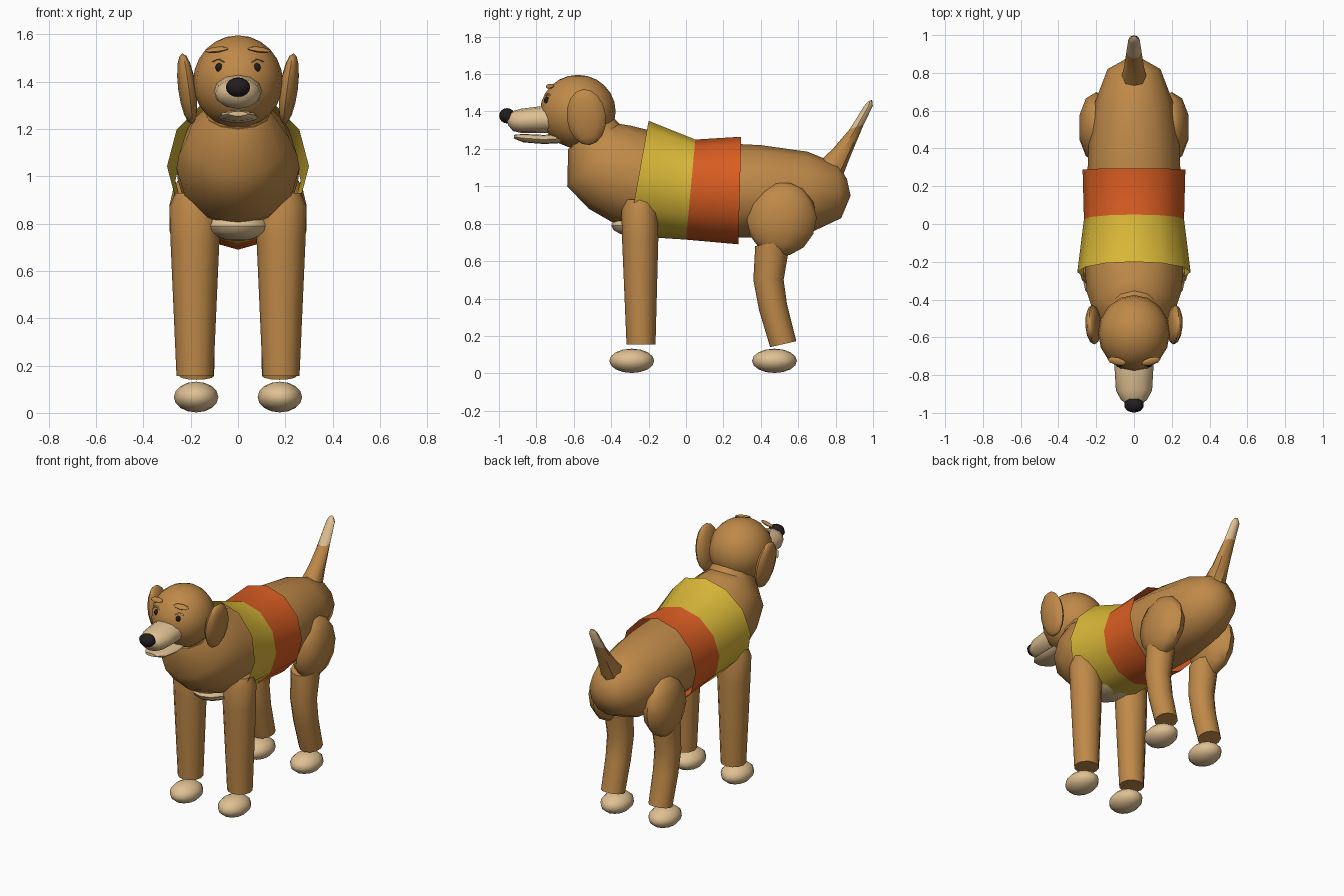
import bpy, bmesh, math
from mathutils import Vector, Euler

old = bpy.data.objects.get("Cube")
if old:
    bpy.data.objects.remove(old, do_unlink=True)


def material(name, colour):
    m = bpy.data.materials.new(name)
    m.use_nodes = True
    m.diffuse_color = (*colour, 1)
    for node in m.node_tree.nodes:
        if node.type == 'BSDF_PRINCIPLED':
            node.inputs["Base Color"].default_value = (*colour, 1)
    return m


brown = material("brown fur", (0.52, 0.25, 0.065))
tan = material("tan fur", (0.74, 0.53, 0.29))
yellow = material("yellow cloth", (0.70, 0.48, 0.04))
orange = material("orange cloth", (0.70, 0.11, 0.016))
black = material("black", (0.016, 0.012, 0.013))


def finish(name, bm, mats, angle=45):
    bmesh.ops.recalc_face_normals(bm, faces=bm.faces)
    mesh = bpy.data.meshes.new(name)
    bm.to_mesh(mesh)
    bm.free()
    for m in mats:
        mesh.materials.append(m)
    ob = bpy.data.objects.new(name, mesh)
    bpy.context.collection.objects.link(ob)
    bpy.ops.object.select_all(action='DESELECT')
    ob.select_set(True)
    bpy.context.view_layer.objects.active = ob
    bpy.ops.object.shade_smooth_by_angle(angle=math.radians(angle))
    return ob


def loft(name, rings, mats, sides=12, x=0, caps=True, second_from=99):
    """Skin elliptical rings: (y, z) of one edge, (y, z) of the opposite edge, half width."""
    bm = bmesh.new()
    loops = []
    for (ya, za), (yb, zb), w in rings:
        mid = Vector((x, (ya + yb) / 2, (za + zb) / 2))
        up = Vector((0, (ya - yb) / 2, (za - zb) / 2))
        side = Vector((w, 0, 0))
        turn = [2 * math.pi * i / sides for i in range(sides)]
        loops.append([bm.verts.new(mid + up * math.cos(t) + side * math.sin(t)) for t in turn])
    for k in range(len(loops) - 1):
        a, b = loops[k], loops[k + 1]
        for i in range(sides):
            j = (i + 1) % sides
            f = bm.faces.new((a[i], a[j], b[j], b[i]))
            f.material_index = int(k >= second_from)
    if caps:
        bm.faces.new(loops[0])
        bm.faces.new(loops[-1]).material_index = int(len(loops) > second_from)
    return finish(name, bm, mats)


def ball(name, centre, radii, mat, turn=(0, 0, 0), seg=12, rows=8):
    bm = bmesh.new()
    bmesh.ops.create_uvsphere(bm, u_segments=seg, v_segments=rows, radius=1)
    rot = Euler([math.radians(a) for a in turn]).to_matrix()
    for v in bm.verts:
        v.co = rot @ (v.co * Vector(radii)) + Vector(centre)
    return finish(name, bm, [mat])


# Torso, from neck to rump
loft("body", [
    ((-0.36, 1.335), (-0.63, 1.20), 0.14),
    ((-0.30, 1.325), (-0.635, 1.00), 0.215),
    ((-0.20, 1.30), (-0.52, 0.88), 0.25),
    ((-0.12, 1.27), (-0.38, 0.80), 0.26),
    ((0.05, 1.23), (0.00, 0.745), 0.255),
    ((0.30, 1.225), (0.30, 0.725), 0.245),
    ((0.40, 1.22), (0.45, 0.725), 0.24),
    ((0.65, 1.185), (0.65, 0.745), 0.205),
    ((0.81, 1.12), (0.83, 0.83), 0.14),
    ((0.86, 1.04), (0.88, 0.95), 0.05)], [brown])
loft("neck", [((-0.39, 1.37), (-0.63, 1.26), 0.125),
              ((-0.35, 1.33), (-0.62, 1.19), 0.145)], [brown])
ball("chest_patch", (0, -0.235, 0.79), (0.135, 0.165, 0.063), tan)

# Two-colour coat, an open tube
loft("coat", [
    ((-0.20, 1.35), (-0.31, 0.735), 0.30),
    ((0.05, 1.25), (0.00, 0.715), 0.265),
    ((0.295, 1.265), (0.28, 0.69), 0.272)], [yellow, orange], caps=False, second_from=1)

# Tail with pale tip
loft("tail", [
    ((0.70, 1.12), (0.84, 1.06), 0.068),
    ((0.785, 1.20), (0.885, 1.175), 0.052),
    ((0.875, 1.305), (0.95, 1.33), 0.04),
    ((0.953, 1.43), (0.999, 1.43), 0.03),
    ((0.975, 1.455), (0.995, 1.462), 0.015)], [brown, tan], sides=8, second_from=2)

# Head, muzzle and jaw
ball("head", (0, -0.578, 1.40), (0.19, 0.202, 0.196), brown, seg=16, rows=12)
loft("muzzle", [
    ((-0.62, 1.435), (-0.62, 1.29), 0.095),
    ((-0.76, 1.43), (-0.76, 1.285), 0.103),
    ((-0.88, 1.415), (-0.88, 1.285), 0.096),
    ((-0.935, 1.40), (-0.925, 1.295), 0.07),
    ((-0.965, 1.375), (-0.95, 1.325), 0.035)], [tan])
loft("jaw", [
    ((-0.60, 1.285), (-0.60, 1.235), 0.075),
    ((-0.76, 1.275), (-0.76, 1.226), 0.085),
    ((-0.87, 1.28), (-0.87, 1.235), 0.075),
    ((-0.92, 1.275), (-0.92, 1.255), 0.04)], [tan])
ball("nose", (0, -0.957, 1.377), (0.054, 0.042, 0.041), black, seg=10, rows=8)

for s, label in ((1, "left"), (-1, "right")):
    # Face details
    ball(label + "_ear", (s * 0.215, -0.533, 1.37), (0.038, 0.105, 0.152), brown,
         (6, s * 8, s * -4), 12, 8)
    ball(label + "_eye", (s * 0.08, -0.745, 1.46), (0.015, 0.014, 0.019), black)
    ball(label + "_brow", (s * 0.09, -0.727, 1.535), (0.052, 0.022, 0.011), brown,
         (20, s * 6, s * 14), 8, 6)
    for k in range(3):
        ball(label + "_eyelid_%d" % (k + 1), (s * (0.064 + 0.018 * k), -0.744 + 0.006 * k, (1.486, 1.494, 1.488)[k]),
             (0.011, 0.008, 0.003), tan, (0, s * (-22, 0, 22)[k], 0), 8, 4)
    ball(label + "_ear_tag", (s * 0.135, -0.462, 1.235), (0.02, 0.018, 0.012), black, (35, 0, 0), 8, 6)

    # Front leg
    loft(label + "_front_leg", [
        ((-0.325, 0.93), (-0.17, 0.93), 0.085),
        ((-0.345, 0.87), (-0.152, 0.87), 0.108),
        ((-0.342, 0.72), (-0.148, 0.72), 0.103),
        ((-0.318, 0.155), (-0.163, 0.155), 0.078)], [brown], x=s * 0.182)

    # Hind leg
    ball(label + "_thigh", (s * 0.2, 0.512, 0.825), (0.096, 0.186, 0.2), brown, (-12, 0, 0), 10, 7)
    loft(label + "_hind_leg", [
        ((0.37, 0.68), (0.56, 0.72), 0.09),
        ((0.36, 0.50), (0.522, 0.50), 0.082),
        ((0.39, 0.34), (0.54, 0.37), 0.078),
        ((0.45, 0.14), (0.59, 0.172), 0.074)], [brown], x=s * 0.175)

    # Paws
    for part, y in (("front", -0.29), ("hind", 0.473)):
        ball(label + "_" + part + "_paw", (s * 0.177, y, 0.067), (0.094, 0.12, 0.065), tan)
